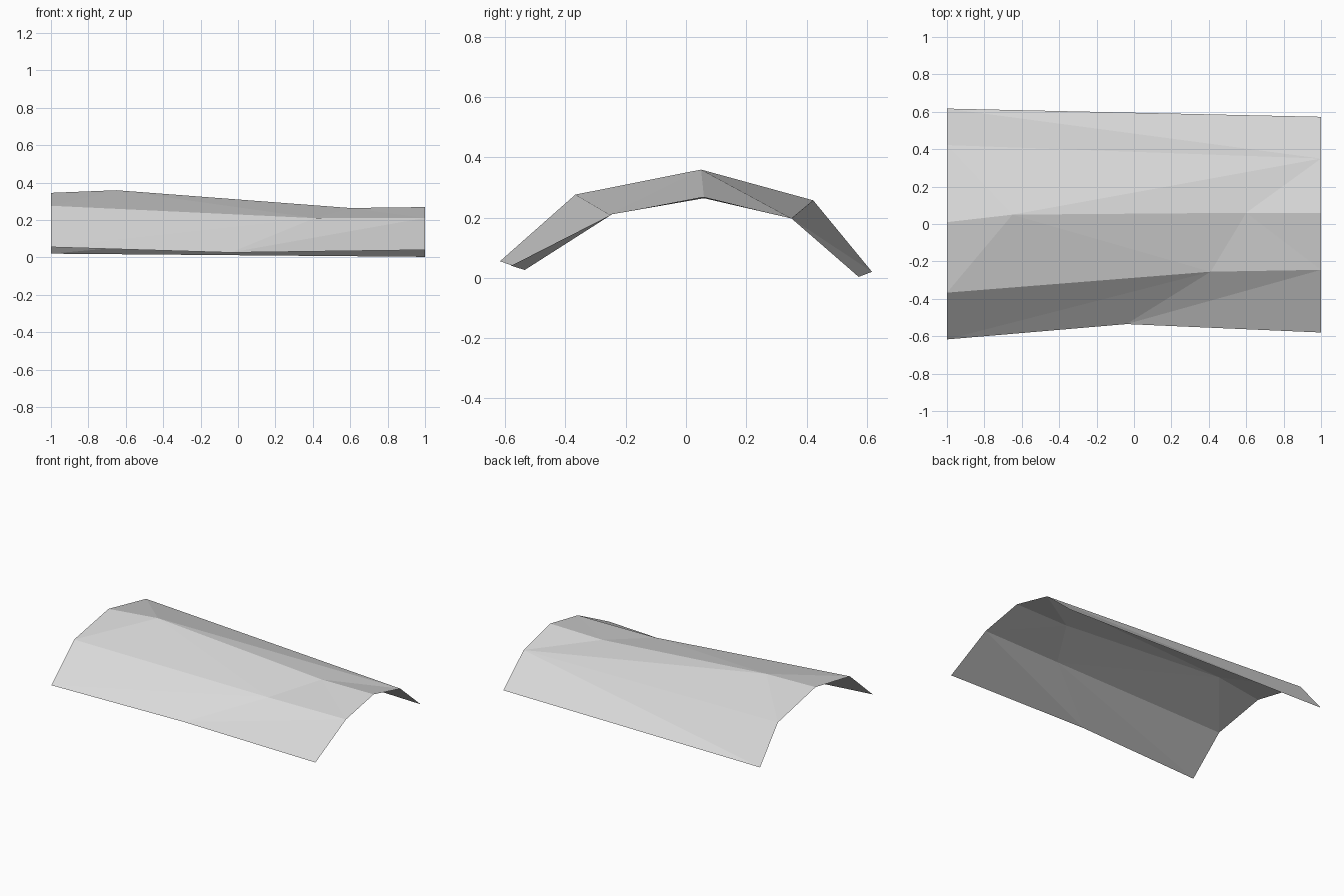
import bpy
import bmesh

cube = bpy.data.objects.get("Cube")
if cube:
    bpy.data.objects.remove(cube, do_unlink=True)

# Light grey material
grey = bpy.data.materials.new("light_grey")
grey.use_nodes = True
colour = (0.7, 0.7, 0.7, 1)
grey.diffuse_color = colour
grey.node_tree.nodes["Principled BSDF"].inputs["Base Color"].default_value = colour

# Fold lines of the sheet, from front to back, each running along x
front_edge = [(-1, -0.617, 0.055), (-0.04, -0.535, 0.026), (1, -0.58, 0.04)]
front_fold = [(-1, -0.367, 0.276), (0.41, -0.255, 0.21), (1, -0.245, 0.211)]
ridge = [(-1, 0.01, 0.345), (-0.65, 0.05, 0.359), (0.6, 0.06, 0.264), (1, 0.058, 0.269)]
back_fold = [(-1, 0.422, 0.257), (1, 0.35, 0.197)]
back_edge = [(-1, 0.617, 0.02), (1, 0.573, 0.003)]

bm = bmesh.new()
rails = [[bm.verts.new(p) for p in line]
         for line in (front_edge, front_fold, ridge, back_fold, back_edge)]


def zip_strip(front, back, steps):
    """Join two lines with triangles; F steps along the front one, B the back."""
    i = j = 0
    for step in steps:
        if step == "F":
            bm.faces.new((front[i], front[i + 1], back[j]))
            i += 1
        else:
            bm.faces.new((front[i], back[j + 1], back[j]))
            j += 1


# Four faceted strips between neighbouring fold lines
for front, back, steps in zip(rails, rails[1:], ("BFBF", "BFBFB", "FBFF", "FB")):
    zip_strip(front, back, steps)

mesh = bpy.data.meshes.new("arched_sheet")
bm.to_mesh(mesh)
bm.free()
mesh.materials.append(grey)
sheet = bpy.data.objects.new("arched_sheet", mesh)
bpy.context.collection.objects.link(sheet)
